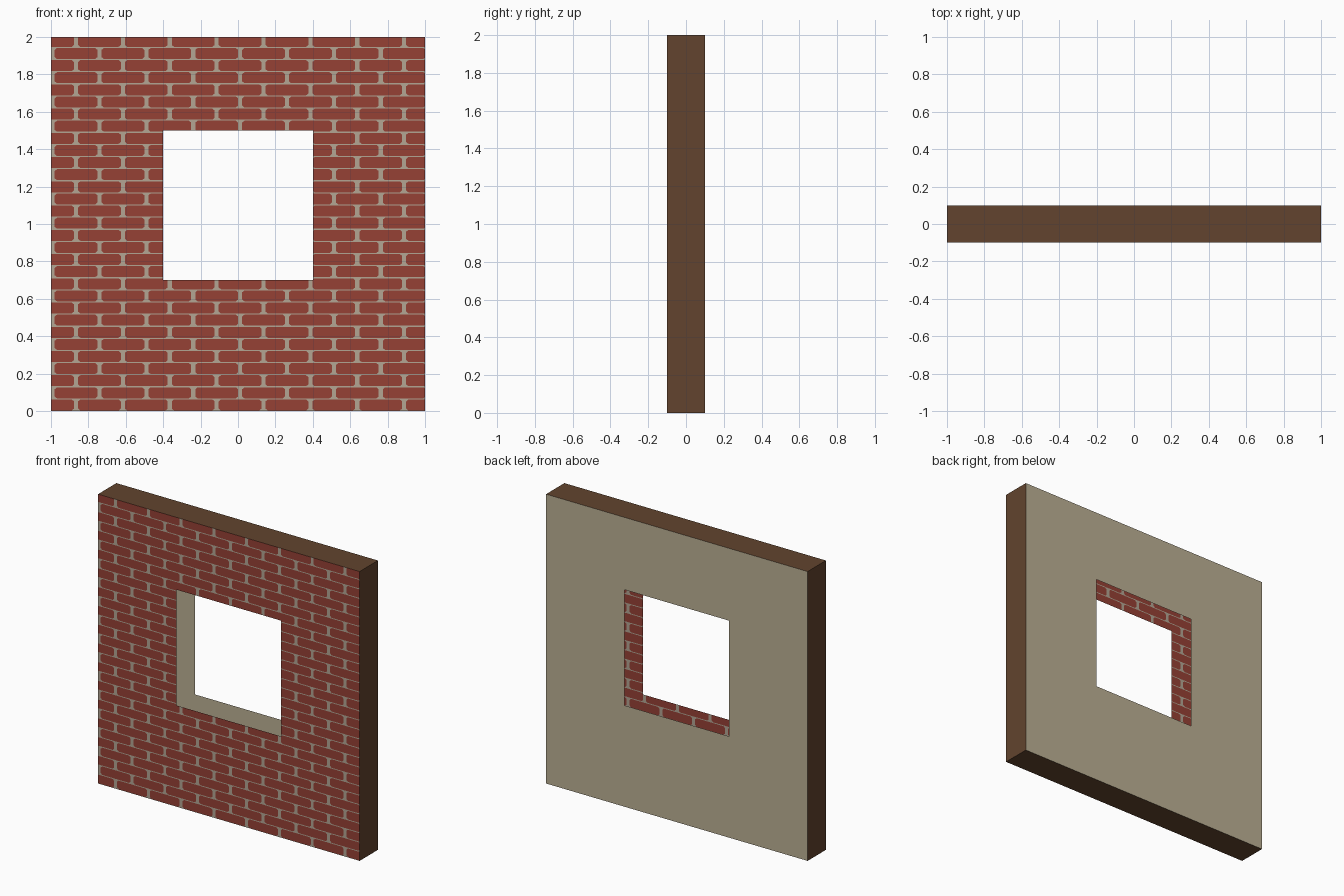
import bpy, bmesh
from mathutils import Vector

if "Cube" in bpy.data.objects:
    bpy.data.objects.remove(bpy.data.objects["Cube"])

def lin(c):
    c /= 255
    return c / 12.92 if c <= 0.04045 else ((c + 0.055) / 1.055) ** 2.4

def mat(name, r, g, b):
    m = bpy.data.materials.new(name)
    m.diffuse_color = (lin(r), lin(g), lin(b), 1)
    m.use_nodes = True
    m.node_tree.nodes["Principled BSDF"].inputs["Base Color"].default_value = m.diffuse_color
    return m

BRICK = mat("brick red", 150, 65, 53)
MORTAR = mat("mortar grey", 180, 166, 148)
PLASTER = mat("beige plaster", 188, 176, 148)
BROWN = mat("dark brown", 98, 68, 46)

HW, H, D = 1.0, 2.0, 0.1              # half width, height, half depth
X0, X1, Z0, Z1 = -0.4, 0.4, 0.7, 1.5  # window opening

def finish(name, bm, mats):
    me = bpy.data.meshes.new(name)
    bm.to_mesh(me)
    bm.free()
    for m in mats:
        me.materials.append(m)
    ob = bpy.data.objects.new(name, me)
    bpy.context.collection.objects.link(ob)
    return ob

def cut(bm, co, no, clear=False):
    bmesh.ops.bisect_plane(bm, geom=bm.verts[:] + bm.edges[:] + bm.faces[:], dist=1e-6,
                           plane_co=co, plane_no=no, clear_outer=clear)

def cut_window(bm):
    for x in (X0, X1):
        cut(bm, (x, 0, 0), (1, 0, 0))
    for z in (Z0, Z1):
        cut(bm, (0, 0, z), (0, 0, 1))
    inside = []
    for f in bm.faces:
        c = f.calc_center_median()
        if X0 < c.x < X1 and Z0 < c.z < Z1:
            inside.append(f)
    bmesh.ops.delete(bm, geom=inside, context='FACES')

# Front skin: running-bond bricks with chamfered corners set in mortar
L, C = 0.2506, 0.0648                 # brick length, course height
JX, JZ = 0.011, 0.003                 # half joint widths
KX, KZ = 0.012, 0.010                 # corner chamfer
bm = bmesh.new()

def face(pts, index):
    f = bm.faces.new([bm.verts.new((x, -D, z)) for x, z in pts])
    f.material_index = index

for row in range(31):
    start = -0.866 - L if row % 2 == 0 else -0.991 - L
    for col in range(10):
        xa, za = start + col * L, row * C
        xb, zb = xa + L, za + C
        l, r, b, t = xa + JX, xb - JX, za + JZ, zb - JZ
        o = [(l + KX, b), (r - KX, b), (r, b + KZ), (r, t - KZ),
             (r - KX, t), (l + KX, t), (l, t - KZ), (l, b + KZ)]
        c = [(xa, za), (xb, za), (xb, zb), (xa, zb)]
        face(o, 0)
        for i in range(4):            # mortar side strip and corner
            j = (i + 1) % 4
            face([c[i], c[j], o[2 * i + 1], o[2 * i]], 1)
            face([c[j], o[(2 * i + 2) % 8], o[2 * i + 1]], 1)
bmesh.ops.remove_doubles(bm, verts=bm.verts[:], dist=1e-5)
for co, no in (((HW, 0, 0), (1, 0, 0)), ((-HW, 0, 0), (-1, 0, 0)),
               ((0, 0, H), (0, 0, 1)), ((0, 0, 0), (0, 0, -1))):
    cut(bm, co, no, True)
cut_window(bm)
for f in bm.faces:
    f.normal_update()
    if f.normal.y > 0:
        f.normal_flip()
finish("front_brick_skin", bm, [BRICK, MORTAR])

# Back skin: plain plaster with the same opening
bm = bmesh.new()
bm.faces.new([bm.verts.new(p) for p in
              ((HW, D, 0), (-HW, D, 0), (-HW, D, H), (HW, D, H))])
cut_window(bm)
finish("back_plaster_skin", bm, [PLASTER])

# Outer rim: ends, top and bottom joining the skins (the wall is hollow)
bm = bmesh.new()
ring = [(-HW, 0), (HW, 0), (HW, H), (-HW, H)]
fr = [bm.verts.new((x, -D, z)) for x, z in ring]
bk = [bm.verts.new((x, D, z)) for x, z in ring]
for i in range(4):
    j = (i + 1) % 4
    bm.faces.new((fr[j], fr[i], bk[i], bk[j]))
finish("outer_rim", bm, [BROWN])
